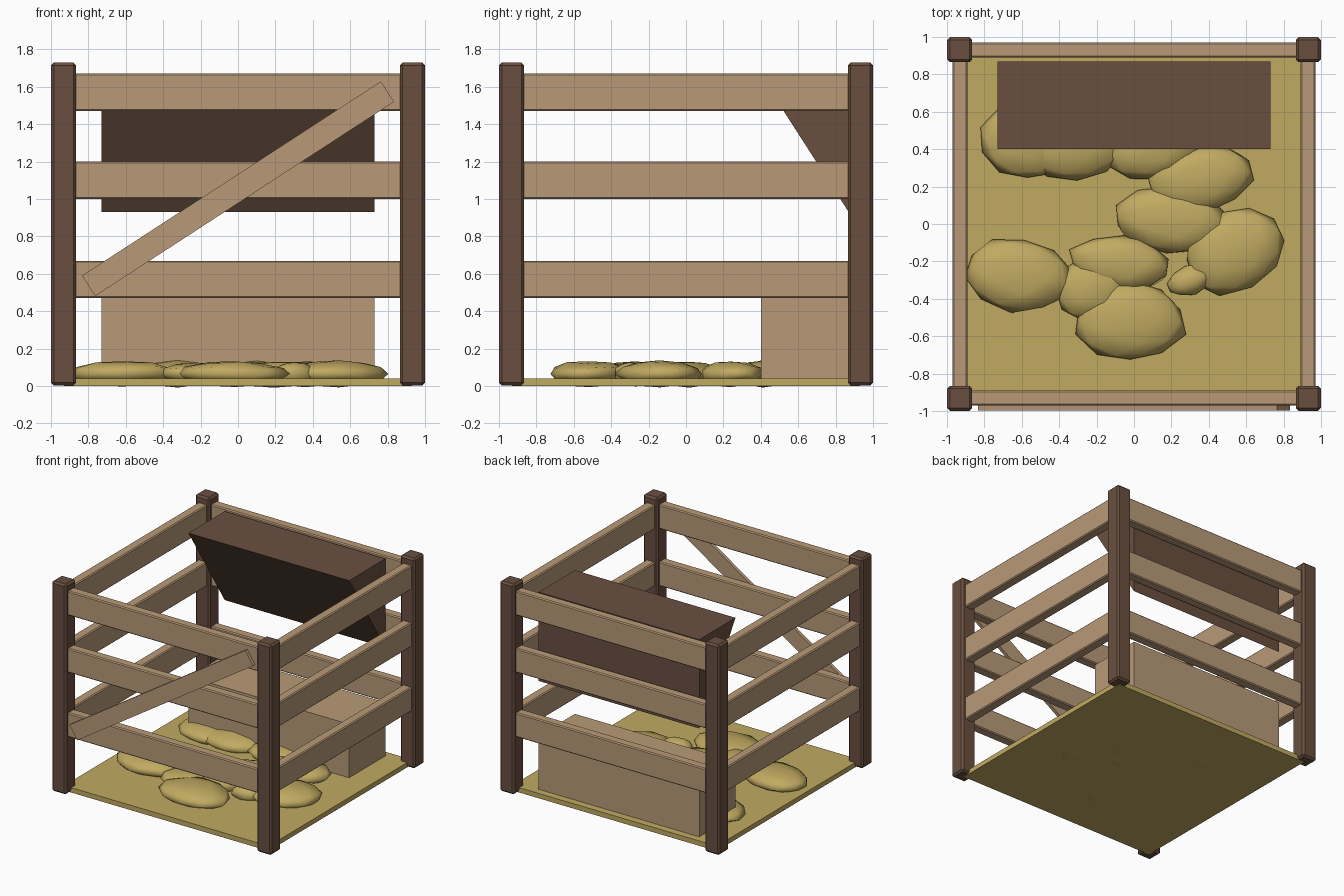
import bpy, bmesh, math, random
from mathutils import Matrix, Vector

random.seed(4)
if "Cube" in bpy.data.objects:
    bpy.data.objects.remove(bpy.data.objects["Cube"])


def material(name, rgb):
    m = bpy.data.materials.new(name)
    m.use_nodes = True
    m.diffuse_color = (*rgb, 1)
    m.node_tree.nodes["Principled BSDF"].inputs["Base Color"].default_value = (*rgb, 1)
    return m


dark_wood = material("dark wood", (0.144, 0.078, 0.051))
light_wood = material("light wood", (0.485, 0.323, 0.188))
straw = material("straw", (0.53, 0.40, 0.12))


def finish(name, bm, mat, bevel=0):
    mesh = bpy.data.meshes.new(name)
    bmesh.ops.recalc_face_normals(bm, faces=bm.faces)
    bm.to_mesh(mesh)
    bm.free()
    mesh.materials.append(mat)
    obj = bpy.data.objects.new(name, mesh)
    bpy.context.collection.objects.link(obj)
    if bevel:
        mod = obj.modifiers.new("Bevel", "BEVEL")
        mod.width = bevel
        mod.segments = 1
    return obj


def box(name, low, high, mat, bevel=0):
    low, high = Vector(low), Vector(high)
    bm = bmesh.new()
    size = Matrix.Diagonal((*(high - low), 1))
    bmesh.ops.create_cube(bm, size=1, matrix=Matrix.Translation((low + high) / 2) @ size)
    return finish(name, bm, mat, bevel)


# Straw floor and corner posts
box("floor", (-0.93, -0.93, 0), (0.93, 0.93, 0.04), straw)
for sx, side in ((-1, "right"), (1, "left")):
    for sy, end in ((-1, "front"), (1, "back")):
        x, y = sx * 0.932, sy * 0.932
        box(f"{end}_{side}_post", (x - 0.067, y - 0.067, 0.003),
            (x + 0.067, y + 0.067, 1.73), dark_wood, 0.015)

# Three rails on each side
for level, z in (("lower", 0.47), ("middle", 1.0), ("upper", 1.47)):
    for s, end, side in ((-1, "front", "right"), (1, "back", "left")):
        c = s * 0.93
        box(f"{end}_{level}_rail", (-0.88, c - 0.04, z), (0.88, c + 0.04, z + 0.2), light_wood, 0.008)
        box(f"{side}_{level}_rail", (c - 0.04, -0.88, z), (c + 0.04, 0.88, z + 0.2), light_wood, 0.008)

# Diagonal brace across the front
brace = box("front_brace", (-0.953, -0.014, -0.065), (0.953, 0.014, 0.065), light_wood)
brace.location = (0, -0.983, 1.055)
brace.rotation_euler.y = -math.atan2(1.04, 1.6)

# Feed box against the back
box("feed_box", (-0.73, 0.4, 0.01), (0.73, 0.87, 0.48), light_wood)

# Hay rack: triangular section swept across the back
bm = bmesh.new()
section = [bm.verts.new((-0.73, y, z)) for y, z in ((0.4, 1.66), (0.87, 1.66), (0.87, 0.93))]
face = bm.faces.new(section)
swept = bmesh.ops.extrude_face_region(bm, geom=[face])["geom"]
bmesh.ops.translate(bm, vec=(1.46, 0, 0), verts=[v for v in swept if isinstance(v, bmesh.types.BMVert)])
finish("hay_rack", bm, dark_wood)

# Flattened straw clumps: x, y, radius x, radius y, turn in degrees
clumps = [
    (-0.62, -0.27, 0.29, 0.20, -10), (-0.02, -0.52, 0.30, 0.22, 0),
    (-0.07, -0.21, 0.28, 0.15, -5), (-0.22, -0.34, 0.20, 0.17, 20),
    (0.19, 0.02, 0.31, 0.18, -5), (0.54, -0.14, 0.29, 0.22, 25),
    (0.36, 0.24, 0.29, 0.18, 10), (0.30, -0.30, 0.13, 0.08, 20),
    (-0.57, 0.45, 0.25, 0.21, 0), (-0.32, 0.41, 0.26, 0.17, 5),
    (0.11, 0.41, 0.26, 0.17, 10),
]
for i, (x, y, rx, ry, turn) in enumerate(clumps, 1):
    bm = bmesh.new()
    bmesh.ops.create_icosphere(bm, subdivisions=2, radius=1)
    for v in bm.verts:
        v.co *= random.uniform(0.92, 1.06)
    height = 0.07 if rx > 0.25 else 0.06
    bm.transform(Matrix.Translation((x, y, 0.065))
                 @ Matrix.Rotation(math.radians(turn), 4, "Z")
                 @ Matrix.Diagonal((rx, ry, height, 1)))
    for f in bm.faces:
        f.smooth = True
    finish(f"straw_clump_{i}", bm, straw)
